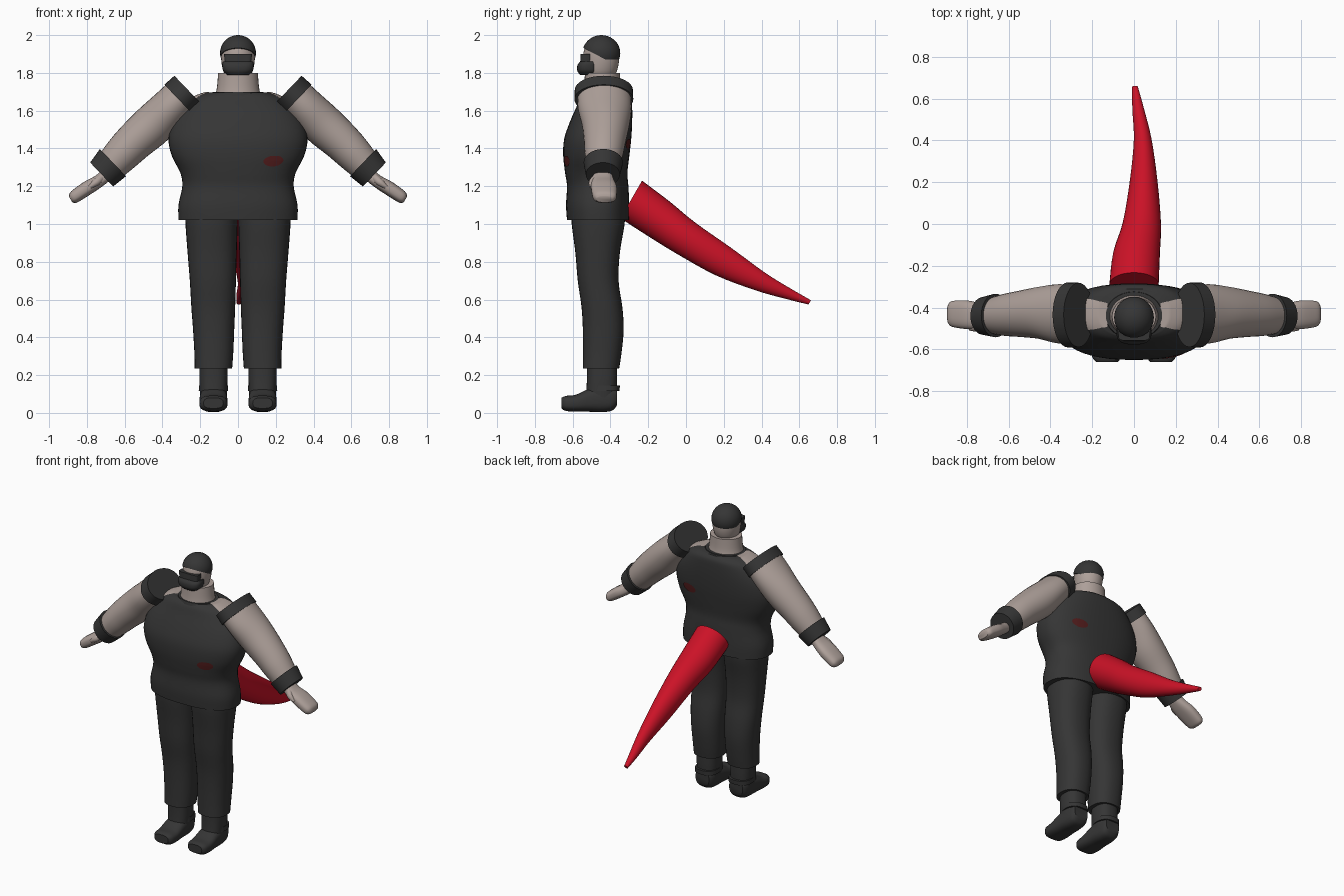
import bpy, bmesh, math
from mathutils import Vector

cube = bpy.data.objects.get("Cube")
if cube:
    bpy.data.objects.remove(cube, do_unlink=True)


def material(name, rgb):
    m = bpy.data.materials.new(name)
    m.use_nodes = True
    m.diffuse_color = (*rgb, 1)
    bsdf = m.node_tree.nodes["Principled BSDF"]
    bsdf.inputs["Base Color"].default_value = (*rgb, 1)
    bsdf.inputs["Roughness"].default_value = 0.8
    return m


CLOTH = material("dark cloth", (0.036, 0.036, 0.036))
SKIN = material("pale skin", (0.42, 0.35, 0.32))
RED = material("tail red", (0.6, 0.006, 0.02))
PATCH = material("dark red patch", (0.085, 0.012, 0.012))
X, Y, Z = Vector((1, 0, 0)), Vector((0, 1, 0)), Vector((0, 0, 1))


def finish(name, bm, mat):
    bmesh.ops.recalc_face_normals(bm, faces=bm.faces)
    me = bpy.data.meshes.new(name)
    bm.to_mesh(me)
    bm.free()
    me.materials.append(mat)
    ob = bpy.data.objects.new(name, me)
    bpy.context.collection.objects.link(ob)
    bpy.ops.object.select_all(action="DESELECT")
    ob.select_set(True)
    bpy.context.view_layer.objects.active = ob
    bpy.ops.object.shade_smooth_by_angle(angle=math.radians(42))
    return ob


def smooth_path(rows, steps):
    """Catmull-Rom interpolation through rows of numbers."""
    out = []
    for i in range(len(rows) - 1):
        a, b, c, d = (rows[max(0, min(len(rows) - 1, i + k))] for k in (-1, 0, 1, 2))
        for s in range(steps):
            t = s / steps
            out.append([q + 0.5 * t * (r - p + t * (2 * p - 5 * q + 4 * r - w + t * (3 * (q - r) + w - p)))
                        for p, q, r, w in zip(a, b, c, d)])
    return out + [rows[-1]]


def loft(name, rows, u, v, mat, sides=32, power=2.0, steps=4):
    """Rows are centre x, y, z and the half sizes along u and v."""
    bm = bmesh.new()
    rings = []
    for x, y, z, ru, rv in smooth_path(rows, steps):
        ring = []
        for k in range(sides):
            a = 2 * math.pi * k / sides
            c, s = math.cos(a), math.sin(a)
            cu = math.copysign(abs(c) ** (2 / power), c)
            sv = math.copysign(abs(s) ** (2 / power), s)
            ring.append(bm.verts.new(Vector((x, y, z)) + u * ru * cu + v * rv * sv))
        rings.append(ring)
    for r0, r1 in zip(rings, rings[1:]):
        for k in range(sides):
            j = (k + 1) % sides
            bm.faces.new((r0[k], r0[j], r1[j], r1[k]))
    bm.faces.new(rings[0])
    bm.faces.new(rings[-1])
    return finish(name, bm, mat)


def plate(name, place, target, mat, cells=12):
    """Thin sheet laid on a target; place maps the unit square to a point."""
    bm = bmesh.new()
    bmesh.ops.create_grid(bm, x_segments=cells, y_segments=cells, size=1)
    for vert in bm.verts:
        vert.co = place(vert.co.x, vert.co.y)
    ob = finish(name, bm, mat)
    wrap = ob.modifiers.new("wrap", "SHRINKWRAP")
    wrap.target = target
    wrap.wrap_method = "NEAREST_SURFACEPOINT"
    wrap.wrap_mode = "ABOVE_SURFACE"
    wrap.offset = 0.005
    return ob


def upright(profile):
    """Profile of z, half width, front y, back y turned into loft rows."""
    return [(0, (f + b) / 2, z, w, (b - f) / 2) for z, w, f, b in profile]


# Torso and neck
torso = loft("torso", upright([
    (1.02, .315, -.63, -.30), (1.10, .315, -.635, -.30), (1.20, .295, -.63, -.305),
    (1.27, .305, -.64, -.31), (1.36, .35, -.65, -.30), (1.45, .368, -.645, -.29),
    (1.54, .345, -.615, -.285), (1.62, .29, -.58, -.285), (1.67, .235, -.56, -.29),
    (1.695, .17, -.54, -.31)]), X, Y, CLOTH, sides=48, power=2.4)
loft("neck", upright([(1.66, .125, -.55, -.33), (1.72, .112, -.54, -.345),
                      (1.80, .105, -.535, -.35)]), X, Y, SKIN)
loft("neckline", upright([(1.68, .145, -.555, -.32), (1.70, .135, -.55, -.325)]), X, Y, CLOTH)

# Chest and back patches
for side, y, z in (("front", -.65, 1.33), ("back", -.28, 1.42)):
    plate(side + "_patch", lambda a, b: Vector((
        .195 + .06 * a * math.sqrt(1 - b * b / 2), y,
        z + .03 * b * math.sqrt(1 - a * a / 2))), torso, PATCH)

# Head, cap, face mask and glasses
loft("head", upright([(1.77, .05, -.50, -.40), (1.80, .075, -.54, -.37), (1.86, .088, -.545, -.355),
                      (1.92, .088, -.54, -.36), (1.96, .07, -.52, -.38), (1.985, .03, -.48, -.42)]),
     X, Y, SKIN)
bm = bmesh.new()
bmesh.ops.create_uvsphere(bm, u_segments=32, v_segments=20, radius=1)
for vert in bm.verts:
    vert.co = Vector((vert.co.x * .095, vert.co.y * .1 - .448, vert.co.z * .095 + 1.905))
cut = bmesh.ops.bisect_plane(bm, geom=bm.verts[:] + bm.edges[:] + bm.faces[:],
                             plane_co=(0, -.55, 1.935), plane_no=(0, .46, .89), clear_inner=True)
bmesh.ops.holes_fill(bm, edges=[e for e in bm.edges if e.is_boundary], sides=0)
finish("cap", bm, CLOTH)
loft("face_mask", upright([(1.788, .055, -.56, -.46), (1.81, .078, -.575, -.46),
                           (1.84, .084, -.575, -.46), (1.86, .08, -.56, -.46)]),
     X, Y, CLOTH, power=2.8)
loft("glasses", upright([(1.86, .07, -.56, -.50), (1.90, .074, -.558, -.50)]),
     X, Y, CLOTH, power=5, steps=1)

# Tail
loft("tail", [(0, -.29, 1.13, .118, .115), (.012, -.14, 1.025, .112, .108), (.037, 0, .925, .092, .096),
              (.046, .2, .80, .067, .083), (.042, .4, .692, .043, .052),
              (.02, .55, .627, .028, .029), (.005, .655, .585, .014, .013)],
     X, Vector((0, .5, .866)), RED)

ACROSS = Vector((.69, 0, .72))
for side, s in (("left_", 1), ("right_", -1)):
    def limb(name, rows, u, v, mat, **kw):
        rows = [(s * r[0], *r[1:]) for r in rows]
        flip = lambda d: Vector((s * d.x, d.y, d.z))
        return loft(side + name, rows, flip(u), flip(v), mat, **kw)

    # Bare shoulder top beside the neck
    plate(side + "shoulder_skin", lambda a, b: Vector((
        s * (.18 + .055 * a), -.435 + b * (.07 + .015 * a), 1.70 - .02 * a)), torso, SKIN)

    # Arm with sleeve band and cuff
    limb("arm", [(.27, -.435, 1.705, .14, .10), (.36, -.43, 1.615, .142, .105),
                 (.45, -.425, 1.525, .125, .112), (.55, -.43, 1.435, .11, .104),
                 (.62, -.435, 1.365, .10, .096), (.70, -.44, 1.28, .08, .08)], Y, ACROSS, SKIN)
    limb("sleeve_band", [(.265, -.435, 1.71, .154, .104), (.315, -.435, 1.66, .156, .108)],
         Y, ACROSS, CLOTH, steps=2)
    limb("cuff", [(.662, -.438, 1.325, .104, .10), (.722, -.44, 1.262, .09, .088)],
         Y, ACROSS, CLOTH, steps=2)

    # Mitten hand and thumb
    limb("hand", [(.69, -.44, 1.265, .045, .035), (.74, -.44, 1.225, .06, .034),
                  (.79, -.435, 1.195, .068, .037), (.84, -.432, 1.162, .066, .036),
                  (.872, -.43, 1.14, .06, .032), (.886, -.43, 1.13, .045, .018)],
         Y, Vector((.5, 0, .866)), SKIN, power=2.6)
    limb("thumb", [(.72, -.475, 1.25, .02, .02), (.75, -.495, 1.222, .02, .02),
                   (.785, -.50, 1.195, .01, .01)], Y, ACROSS, SKIN, sides=16)

    # Trouser leg, ankle and boot
    limb("trouser_leg", [(.14, -.465, 1.08, .138, .14), (.14, -.465, 1.0, .138, .14),
                         (.137, -.468, .85, .130, .118), (.133, -.465, .70, .122, .108),
                         (.131, -.445, .56, .116, .108), (.129, -.438, .44, .109, .108),
                         (.128, -.443, .32, .103, .102), (.130, -.45, .235, .099, .096)],
         X, Y, CLOTH, power=2.3)
    limb("ankle", [(.13, -.445, .26, .074, .08), (.13, -.445, .17, .074, .08),
                   (.13, -.45, .08, .07, .08)], X, Y, CLOTH, power=2.5)
    limb("boot", [(.13, -.365, .085, .052, .045), (.13, -.39, .075, .064, .062),
                  (.13, -.44, .074, .07, .07), (.13, -.51, .068, .073, .062),
                  (.13, -.58, .052, .075, .045), (.13, -.635, .05, .07, .04),
                  (.13, -.66, .052, .052, .028)], X, Z, CLOTH, power=2.8)
    limb("boot_strap", [(.13, -.43, .115, .078, .078), (.13, -.43, .145, .076, .08)],
         X, Y, CLOTH, power=2.5, steps=2)
